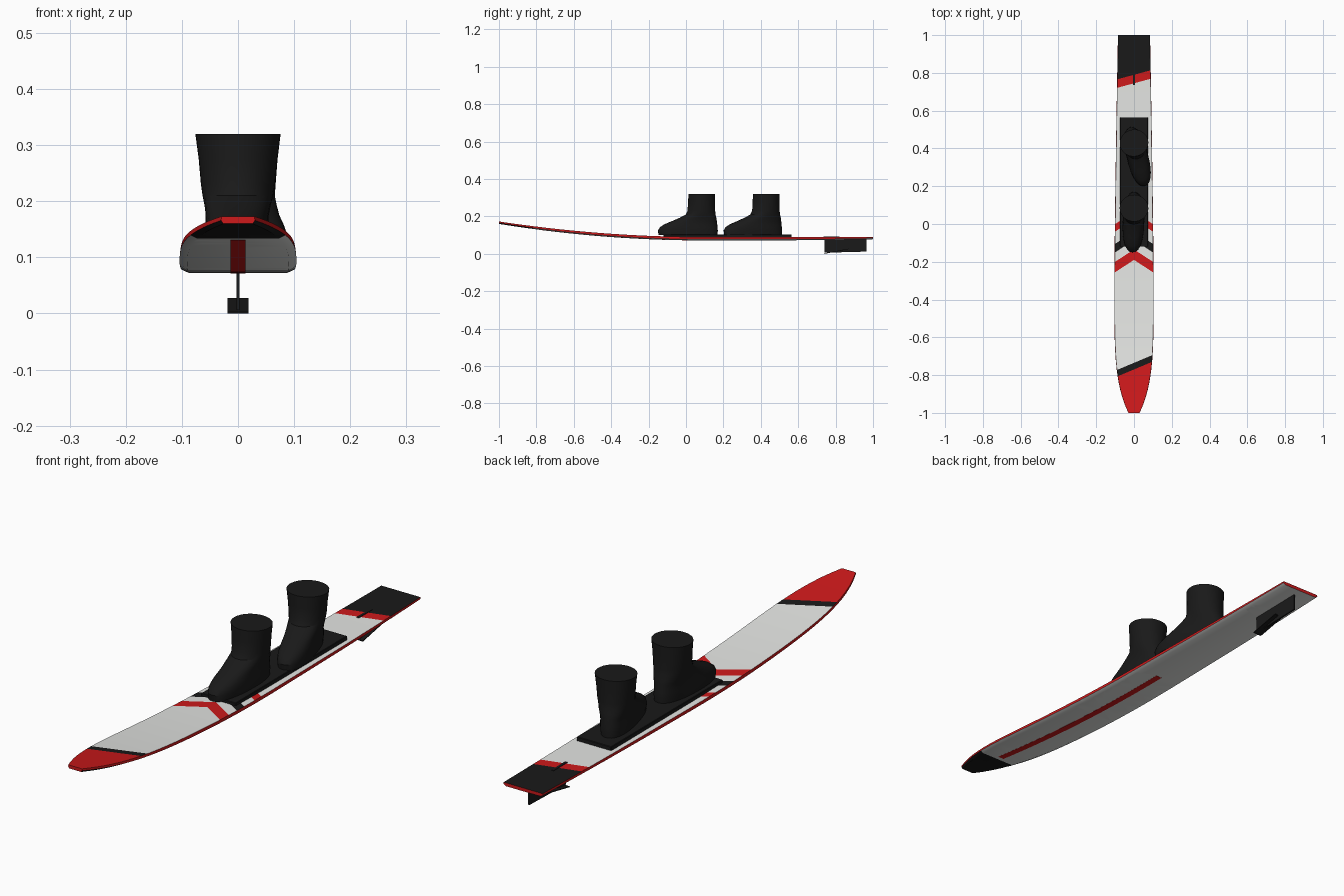
import bpy, bmesh, math
from mathutils import Vector, Matrix

if "Cube" in bpy.data.objects:
    bpy.data.objects.remove(bpy.data.objects["Cube"])


def material(name, rgb):
    m = bpy.data.materials.new(name)
    m.diffuse_color = (*rgb, 1)
    m.use_nodes = True
    m.node_tree.nodes["Principled BSDF"].inputs["Base Color"].default_value = m.diffuse_color
    return m


WHITE = material("off white", (0.78, 0.79, 0.77))
RED = material("red", (0.62, 0.010, 0.011))
BLACK = material("charcoal", (0.010, 0.010, 0.010))


def loft(rings):
    """Skin a list of closed rings and cap both ends."""
    bm = bmesh.new()
    rows = [[bm.verts.new(p) for p in ring] for ring in rings]
    n = len(rows[0])
    for a, b in zip(rows, rows[1:]):
        for i in range(n):
            j = (i + 1) % n
            bm.faces.new((a[i], a[j], b[j], b[i]))
    bm.faces.new(rows[0])
    bm.faces.new(rows[-1])
    bmesh.ops.recalc_face_normals(bm, faces=bm.faces)
    return bm


def finish(name, bm, mats, smooth=True):
    me = bpy.data.meshes.new(name)
    bm.to_mesh(me)
    bm.free()
    for m in mats:
        me.materials.append(m)
    ob = bpy.data.objects.new(name, me)
    bpy.context.collection.objects.link(ob)
    if smooth:
        bpy.ops.object.select_all(action='DESELECT')
        ob.select_set(True)
        bpy.context.view_layer.objects.active = ob
        bpy.ops.object.shade_smooth_by_angle(angle=math.radians(30))
    return ob


# Ski outline and rocker
def bottom(y):
    return 0.072 + 0.088 * (max(0, 0.1 - y) / 1.1) ** 2 + 0.006 * (max(0, y - 0.4) / 0.6) ** 2


def half_width(y):
    if y > -0.3:
        return 0.104 - 0.019 * ((y + 0.3) / 1.3) ** 1.3
    return 0.104 - 0.074 * ((-0.3 - y) / 0.7) ** 4.5


def ski_ring(y):
    w, b = half_width(y), bottom(y)
    t = b + 0.018 - 0.005 * y * y
    right = [(0.87 * w, b), (w, b + 0.006), (0.985 * w, t)]
    pts = right + [(-x, z) for x, z in reversed(right)]
    return [(x, y, z) for x, z in pts]


ski = loft([ski_ring(-1 + i * 0.04) for i in range(51)])

# Graphics as (offset, slope) edges: straight slanted bands and chevrons
slanted = [(-0.77, 0.42), (-0.735, 0.42), (0.745, 0.27), (0.79, 0.27), (-0.82, 0)]
CHEV = 0.65
chevrons = [(-0.19, -0.135, 1), (-0.085, -0.04, 2), (0.025, 0.065, 1)]
cuts = slanted + [(c, s) for lo, hi, _ in chevrons for c in (lo, hi) for s in (CHEV, -CHEV)]
for c, s in cuts:
    bmesh.ops.bisect_plane(ski, geom=ski.verts[:] + ski.edges[:] + ski.faces[:],
                           plane_co=(0, c, 0), plane_no=Vector((-s, 1, 0)).normalized())
bmesh.ops.bisect_plane(ski, geom=ski.verts[:] + ski.edges[:] + ski.faces[:],
                       plane_co=(0, 0, 0), plane_no=(1, 0, 0))
ski.normal_update()


def top_colour(x, y):
    tip, tail, chev = y - 0.42 * x, y - 0.27 * x, y + CHEV * abs(x)
    if tip < -0.77:
        return 1
    if tip < -0.735:
        return 2
    if tail > 0.79:
        return 2
    if tail > 0.745:
        return 1
    for lo, hi, idx in chevrons:
        if lo < chev < hi:
            return idx
    return 0


for f in ski.faces:
    c = f.calc_center_median()
    if f.normal.z > 0.7:
        f.material_index = top_colour(c.x, c.y)
    elif f.normal.z < -0.55:
        f.material_index = 2 if c.y < -0.82 else 0
    else:
        f.material_index = 1
finish("ski", ski, [WHITE, RED, BLACK])

# Thin red line along the underside
line = []
for i in range(26):
    y = -0.80 + i * 0.038
    z = bottom(y)
    line.append([(-0.013, y, z - 0.0005), (0.013, y, z - 0.0005),
                 (0.013, y, z + 0.002), (-0.013, y, z + 0.002)])
finish("underside_stripe", loft(line), [RED])


def box(name, lo, hi, mat, bevel=0.0):
    bm = bmesh.new()
    bmesh.ops.create_cube(bm, size=1)
    size, mid = Vector(hi) - Vector(lo), (Vector(hi) + Vector(lo)) / 2
    for v in bm.verts:
        v.co = Vector(a * b for a, b in zip(v.co, size)) + mid
    if bevel:
        bmesh.ops.bevel(bm, geom=bm.edges[:], offset=bevel, segments=1, affect='EDGES')
    return finish(name, bm, [mat], False)


# Binding plate
box("binding_plate", (-0.074, -0.12, 0.085), (0.074, 0.565, 0.104), BLACK, 0.002)

# Fin blade under the tail, its slot cover on top, and a small tilted wing
fin_profile = [(0.74, 0.006), (0.965, 0.012), (0.965, 0.086), (0.74, 0.084)]
finish("fin", loft([[(x, y, z) for y, z in fin_profile] for x in (-0.003, 0.003)]),
       [BLACK], False)
box("fin_slot_cover", (-0.005, 0.735, 0.084), (0.005, 0.82, 0.0915), BLACK)
wing_profile = [(0.74, 0.0), (0.87, 0.025), (0.87, 0.028), (0.74, 0.003)]
finish("fin_wing", loft([[(x, y, z) for y, z in wing_profile] for x in (-0.019, 0.019)]),
       [BLACK], False)

# Boot rings: height, toe y, heel y, half width (about the ankle axis)
BOOT = [(0.100, -0.232, 0.084, 0.054), (0.125, -0.235, 0.085, 0.057),
        (0.142, -0.225, 0.084, 0.057), (0.157, -0.203, 0.082, 0.056),
        (0.175, -0.160, 0.080, 0.056), (0.193, -0.118, 0.077, 0.059),
        (0.210, -0.087, 0.073, 0.063), (0.230, -0.077, 0.071, 0.066),
        (0.275, -0.074, 0.070, 0.070), (0.320, -0.072, 0.070, 0.076)]


def boot(name, y, turn):
    rings = []
    for z, toe, heel, w in BOOT:
        ring = []
        for i in range(32):
            a = math.tau * i / 32
            c, s = math.cos(a), math.sin(a)
            k = 0.85 if z < 0.2 else 1.0   # squarer foot, round shaft
            px = w * math.copysign(abs(c) ** k, c)
            py = (toe + heel) / 2 + (heel - toe) / 2 * math.copysign(abs(s) ** k, s)
            ring.append((px, py, z))
        rings.append(ring)
    bm = loft(rings)
    bm.transform(Matrix.Translation((0, y, 0)) @ Matrix.Rotation(math.radians(turn), 4, 'Z'))
    finish(name, bm, [BLACK])


boot("front_boot", 0.085, -2)
boot("rear_boot", 0.43, 14)
